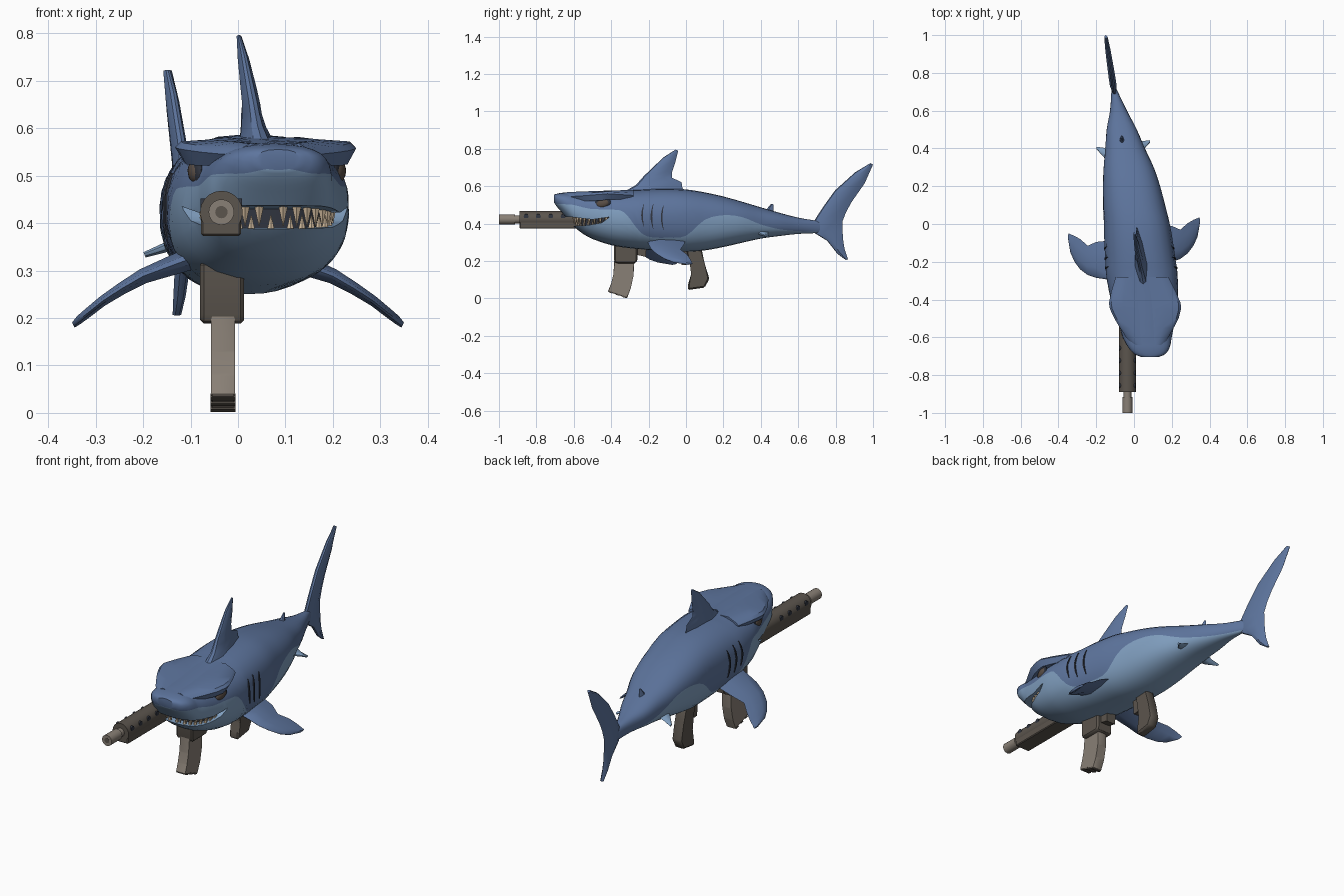
import bpy, bmesh, math
from mathutils import Matrix, Vector

if "Cube" in bpy.data.objects:
    bpy.data.objects.remove(bpy.data.objects["Cube"])


def mat(name, rgb):
    m = bpy.data.materials.new(name)
    m.diffuse_color = (*rgb, 1)
    m.use_nodes = True
    m.node_tree.nodes["Principled BSDF"].inputs["Base Color"].default_value = m.diffuse_color
    return m


BLUE = mat("back_blue", (0.112, 0.18, 0.345))
LIGHT = mat("belly_blue", (0.22, 0.35, 0.53))
DARK = mat("near_black", (0.03, 0.035, 0.05))
METAL = mat("dark_metal", (0.105, 0.09, 0.075))
TAN = mat("light_metal", (0.25, 0.215, 0.18))
TOOTH = mat("tooth_cream", (0.62, 0.48, 0.33))
EYE = mat("eye_brown", (0.10, 0.075, 0.06))


def finish(name, bm, mats, smooth=True):
    bmesh.ops.recalc_face_normals(bm, faces=bm.faces[:])
    me = bpy.data.meshes.new(name)
    bm.to_mesh(me)
    bm.free()
    for m in mats:
        me.materials.append(m)
    ob = bpy.data.objects.new(name, me)
    bpy.context.collection.objects.link(ob)
    if smooth:
        shade(ob)
    return ob


def shade(ob):
    bpy.ops.object.select_all(action='DESELECT')
    ob.select_set(True)
    bpy.context.view_layer.objects.active = ob
    bpy.ops.object.shade_smooth_by_angle(angle=math.radians(35))


def loft(bm, rings):
    """Skin closed rings of points and cap both ends; returns rows of side faces."""
    vs = [[bm.verts.new(p) for p in r] for r in rings]
    n = len(vs[0])
    rows = [[bm.faces.new((a[j], a[(j + 1) % n], b[(j + 1) % n], b[j])) for j in range(n)]
            for a, b in zip(vs, vs[1:])]
    bm.faces.new(vs[0])
    bm.faces.new(vs[-1])
    return rows


# Body stations: y, centre x, half width, top, middle, bottom, colour line
KEYS = [
    (-.705, .085, .045, .555, .535, .512, .514), (-.69, .084, .080, .560, .530, .490, .505),
    (-.66, .080, .106, .565, .520, .455, .504), (-.63, .075, .120, .567, .505, .420, .503),
    (-.60, .070, .130, .569, .480, .385, .500), (-.55, .068, .142, .571, .465, .345, .487),
    (-.50, .066, .152, .573, .455, .318, .478), (-.40, .055, .177, .576, .440, .285, .475),
    (-.33, .048, .186, .578, .430, .272, .460), (-.25, .040, .190, .582, .430, .264, .360),
    (-.20, .035, .187, .586, .430, .260, .330), (-.10, .025, .182, .588, .430, .254, .325),
    (.00, .015, .175, .583, .430, .250, .335), (.10, .000, .165, .567, .425, .257, .420),
    (.20, -.013, .152, .545, .420, .275, .445), (.30, -.028, .133, .517, .415, .298, .435),
    (.40, -.047, .105, .487, .405, .320, .395), (.50, -.065, .080, .458, .400, .334, .370),
    (.60, -.082, .045, .432, .390, .345, .360), (.72, -.107, .012, .412, .385, .350, .356)]
POWER = 2.4


def station(y):
    """Smooth interpolation of the body stations."""
    i = max(k for k in range(len(KEYS) - 1) if KEYS[k][0] <= y or k == 0)
    a, b = KEYS[i], KEYS[i + 1]
    p, q = KEYS[max(i - 1, 0)], KEYS[min(i + 2, len(KEYS) - 1)]
    d = b[0] - a[0]
    t = (y - a[0]) / d
    out = []
    for c in range(1, 7):
        m0 = (b[c] - p[c]) / (b[0] - p[0]) * d
        m1 = (q[c] - a[c]) / (q[0] - a[0]) * d
        out.append((2*t**3 - 3*t*t + 1) * a[c] + (t**3 - 2*t*t + t) * m0
                   + (3*t*t - 2*t**3) * b[c] + (t**3 - t*t) * m1)
    return out


def half_width(y, z):
    cx, w, top, mid, bot, _ = station(y)
    s = min(abs(z - mid) / ((top - mid) if z > mid else (mid - bot)), 1)
    return w * (1 - s**POWER)**(1 / POWER)


def body_ring(y, n=7):
    cx, w, top, mid, bot, line = station(y)
    s = (line - mid) / ((top - mid) if line > mid else (mid - bot))
    s = max(-.95, min(.95, s))
    cut = math.asin(math.copysign(abs(s)**(POWER / 2), s))
    h = math.pi / 2
    angs = [h + (cut - h) * i / n for i in range(n)] + [cut + (-h - cut) * i / n for i in range(n + 1)]
    side = []
    for a in angs:
        sn, cs = math.sin(a), max(math.cos(a), 0)
        ht = (top - mid) if sn > 0 else (mid - bot)
        side.append((w * cs**(2 / POWER), mid + math.copysign(abs(sn)**(2 / POWER), sn) * ht))
    return [(cx + x, y, z) for x, z in side] + [(cx - x, y, z) for x, z in side[-2:0:-1]]


# Body, blue above the colour line and light below
bm = bmesh.new()
ys = [a[0] + (b[0] - a[0]) * k / 3 for a, b in zip(KEYS, KEYS[1:]) for k in range(3)] + [KEYS[-1][0]]
for row in loft(bm, [body_ring(y) for y in ys]):
    for j, f in enumerate(row):
        f.material_index = int(min(j, 27 - j) >= 7)
body = finish("body", bm, [BLUE, LIGHT], False)


def slab(name, outline, x0, x1, m, bevel=0):
    """Side outline (y, z) extruded across x."""
    bm = bmesh.new()
    loft(bm, [[(x, y, z) for y, z in outline] for x in (x0, x1)])
    if bevel:
        bmesh.ops.bevel(bm, geom=bm.edges[:], offset=bevel, segments=1, affect='EDGES')
    return finish(name, bm, m)


# Mouth slot cut through the front of the head
cutter = slab("mouth_cutter", [(-.75, .44), (-.62, .436), (-.5, .422), (-.41, .435),
                               (-.45, .405), (-.52, .392), (-.6, .388), (-.75, .386)],
              -.3, .4, [BLUE, LIGHT])
for p in cutter.data.polygons:
    p.material_index = 1
mod = body.modifiers.new("mouth", 'BOOLEAN')
mod.object, mod.operation, mod.solver = cutter, 'DIFFERENCE', 'EXACT'
bpy.context.view_layer.objects.active = body
bpy.ops.object.modifier_apply(modifier="mouth")
bpy.data.objects.remove(cutter)
shade(body)


def jaw(t, a, b):
    y = -.41 - b * math.sin(t)
    return station(y)[0] + a * math.copysign(abs(math.cos(t))**.7, math.cos(t)), y


# Mouth lining and two rows of teeth
bm = bmesh.new()
loft(bm, [[(*jaw(math.pi * i / 24, .128, .155), z) for i in range(25)] for z in (.383, .445)])
finish("mouth_lining", bm, [DARK])
bm = bmesh.new()
for base, tip, r, shift, b in ((.441, .394, .0125, .5, .188), (.386, .416, .009, 1, .177)):
    for i in range(17):
        x, y = jaw(math.pi * (i + shift) / 18, .14, b)
        m = Matrix.Translation((x, y, (base + tip) / 2))
        if tip < base:
            m = m @ Matrix.Rotation(math.pi, 4, 'X')
        bmesh.ops.create_cone(bm, cap_ends=True, segments=6, radius1=r, radius2=.001,
                              depth=abs(tip - base), matrix=m)
finish("teeth", bm, [TOOTH])


def blob(name, loc, scale, rot, m):
    bm = bmesh.new()
    bmesh.ops.create_uvsphere(bm, u_segments=20, v_segments=12, radius=1,
                              matrix=Matrix.LocRotScale(Vector(loc), rot, Vector(scale)))
    finish(name, bm, [m])


# Overhanging brows: y, reach from the centre line, edge height, drop below the edge
BROW = [(-.64, .085, .548, .02), (-.60, .112, .550, .026), (-.55, .142, .553, .032), (-.50, .170, .557, .036),
        (-.45, .188, .561, .037), (-.42, .190, .564, .034), (-.36, .172, .560, .03), (-.28, .14, .555, .03)]
for s, side in ((1, "right"), (-1, "left")):
    bm = bmesh.new()
    rings = []
    for y, reach, z, drop in BROW:
        c, _, top, *_ = station(y)
        rings.append([(c + s * x, y, h) for x, h in
                      ((.03, top - .002), (reach * .6, top + .001), (reach - .012, z + .008), (reach, z - .004),
                       (reach - .018, z - drop), (reach * .55, z - drop), (.03, z - .02))])
    loft(bm, rings)
    finish(side + "_brow", bm, [BLUE])

# Eyes and gill slits on both sides
for s, side in ((1, "right"), (-1, "left")):
    cx = station(-.45)[0]
    tilt = Matrix.Rotation(-s * .22, 3, 'Z') @ Matrix.Rotation(.25, 3, 'X')
    off = half_width(-.45, .507)
    blob(side + "_eye_socket", (cx + s * (off - .005), -.45, .507), (.011, .05, .028), tilt, DARK)
    blob(side + "_eye", (cx + s * (off - .002), -.447, .507), (.014, .037, .022), tilt, EYE)
    for k, (y0, lo, hi) in enumerate(((-.225, .385, .505), (-.175, .37, .505), (-.12, .365, .5))):
        bm = bmesh.new()
        rings = []
        for i in range(9):
            t = i / 8
            z = lo + (hi - lo) * t
            y = y0 - .01 * math.sin(math.pi * t)
            wd = .001 + .0035 * math.sin(math.pi * t)
            x = station(y)[0] + s * half_width(y, z)
            rings.append([(x + s * dx, y + dy, z) for dx, dy in
                          ((-.004, -wd), (.003, -wd), (.003, wd), (-.004, wd))])
        loft(bm, rings)
        finish(f"{side}_gill_{k + 1}", bm, [DARK])


def fin(name, stations, normal, m):
    """Fin of lens sections: leading point, trailing point, half thickness."""
    bm = bmesh.new()
    n, rings = Vector(normal).normalized(), []
    for a, b, t in stations:
        a, b = Vector(a), Vector(b)
        p = [a.lerp(b, f) for f in (.04, .3, .7)]
        o = [n * t * f for f in (.45, 1, .65)]
        rings.append([a] + [p[i] + o[i] for i in range(3)] + [b] + [p[i] - o[i] for i in (2, 1, 0)])
    loft(bm, rings)
    finish(name, bm, [m])


def upright(name, rows, xf):
    fin(name, [((xf(ly, lz), ly, lz), (xf(ty, tz), ty, tz), t) for ly, lz, ty, tz, t in rows], (1, 0, 0), BLUE)


upright("dorsal_fin", [(-.36, .555, 0, .55, .042), (-.27, .605, -.02, .595, .026), (-.245, .632, -.024, .622, .021),
                       (-.225, .655, -.075, .645, .019), (-.19, .688, -.075, .675, .017),
                       (-.12, .755, -.058, .725, .012), (-.055, .796, -.042, .79, .005)],
        lambda y, z: .016 - .11 * y - .08 * (z - .55))
upright("rear_dorsal_fin", [(.40, .45, .485, .43, .016), (.435, .482, .467, .473, .011),
                            (.455, .506, .468, .503, .004)], lambda y, z: -.064)
upright("tail_fin", [(.855, .205, .866, .21, .009), (.81, .238, .848, .265, .013), (.755, .308, .841, .305, .016),
                     (.69, .348, .837, .36, .018), (.685, .415, .836, .41, .018), (.735, .492, .855, .46, .018),
                     (.797, .578, .885, .515, .017), (.905, .675, .955, .615, .014),
                     (.985, .723, 1.0, .716, .009)], lambda y, z: -.105 - .15 * (y - .7))

# Paired fins: distance out, height, leading y, trailing y, half thickness
PECTORAL = [(.1, .325, -.215, .0, .024), (.2, .288, -.2, -.01, .016), (.245, .262, -.185, -.03, .013),
            (.285, .236, -.155, .005, .011), (.315, .212, -.115, .022, .01), (.335, .196, -.07, .03, .009),
            (.347, .185, .0, .036, .006)]
PELVIC = [(.06, .365, .35, .445, .012), (.1, .347, .385, .438, .01), (.14, .333, .43, .444, .006)]
for s, side in ((1, "right"), (-1, "left")):
    dy = 0 if s > 0 else -.085
    fin(side + "_pectoral_fin", [((s * x, a + dy, z), (s * x, b + dy, z), t) for x, z, a, b, t in PECTORAL],
        (s * .5, 0, 1), BLUE)
    dy = 0 if s > 0 else -.035
    fin(side + "_pelvic_fin", [((-.057 + s * x, a + dy, z), (-.057 + s * x, b + dy, z), t)
                               for x, z, a, b, t in PELVIC], (s * .4, 0, 1), LIGHT)


def rod(name, a, b, r, m, seg=20):
    a, b = Vector(a), Vector(b)
    bm = bmesh.new()
    rot = (b - a).to_track_quat('Z', 'Y').to_matrix().to_4x4()
    bmesh.ops.create_cone(bm, cap_ends=True, segments=seg, radius1=r, radius2=r, depth=(b - a).length,
                          matrix=Matrix.Translation((a + b) / 2) @ rot)
    finish(name, bm, [m])


# Barrel, vented handguard and muzzle
GX, GZ = -.035, .423
rod("handguard", (GX, -.89, GZ), (GX, -.45, GZ), .045, METAL)
slab("handguard_base", [(-.89, .373), (-.45, .373), (-.45, .42), (-.89, .42)], -.078, .006, [METAL], .004)
rod("muzzle", (GX, -1, GZ), (GX, -.915, GZ), .027, TAN)
rod("barrel_neck", (GX, -.92, GZ), (GX, -.88, GZ), .021, TAN)
rod("muzzle_bore", (GX, -1.0005, GZ), (GX, -.99, GZ), .013, METAL)
for i in range(4):
    y = -.855 + .066 * i
    rod(f"vent_{i + 1}", (GX - .0438, y, .439), (GX + .0438, y, .439), .013, DARK, 12)

# Magazine well, magazine with base ribs, trigger block and grip
slab("magazine_well", [(-.385, .2), (-.375, .188), (-.27, .188), (-.26, .2), (-.26, .32), (-.385, .32)],
     -.08, .013, [METAL], .008)
slab("well_rear_block", [(-.27, .235), (-.215, .222), (-.21, .29), (-.27, .29)], -.06, -.008, [METAL])
slab("magazine", [(-.383, .21), (-.388, .13), (-.4, .08), (-.418, .037), (-.315, .002),
                  (-.295, .055), (-.281, .12), (-.275, .21)], -.057, -.006, [TAN], .003)
for i in range(3):
    y, z = -.412 + .036 * i, .035 - .0122 * i
    slab(f"magazine_rib_{i + 1}", [(y, z - .003), (y + .018, z - .0085), (y + .02, z), (y + .002, z + .006)],
         -.058, -.005, [METAL])
slab("trigger_block", [(-.03, .28), (.03, .28), (.03, .2), (0, .178), (-.025, .18)], -.045, -.018, [METAL])
slab("grip", [(-.005, .28), (.08, .28), (.1, .185), (.125, .105), (.1, .058), (.01, .045),
              (.01, .075), (.036, .13), (.02, .19)], -.057, -.006, [METAL], .008)
